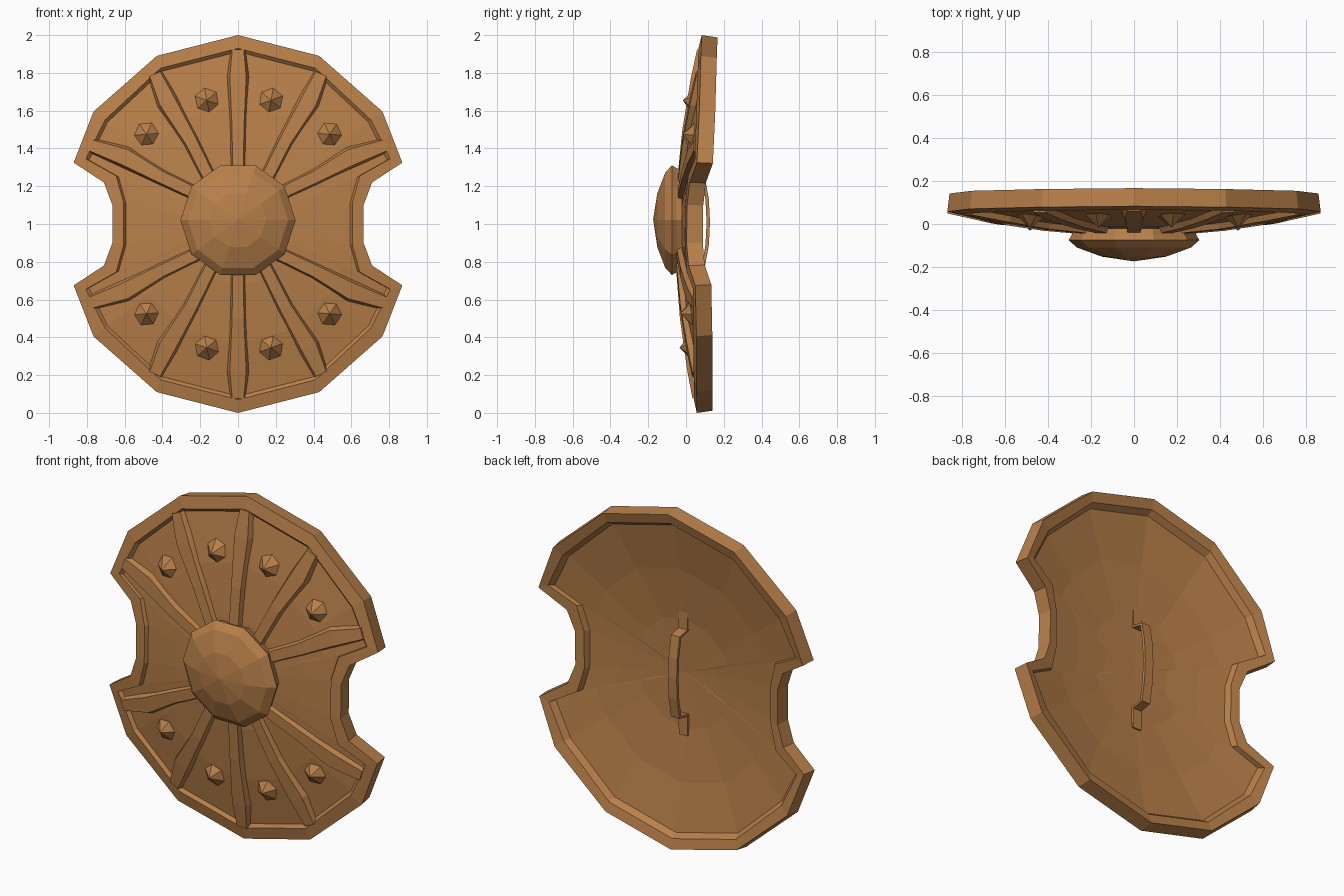
import bpy, bmesh, math
from mathutils import Vector

if "Cube" in bpy.data.objects:
    bpy.data.objects.remove(bpy.data.objects["Cube"])

bronze = bpy.data.materials.new("bronze brown")
bronze.diffuse_color = (0.48, 0.215, 0.068, 1)
bronze.use_nodes = True
bronze.node_tree.nodes["Principled BSDF"].inputs["Base Color"].default_value = bronze.diffuse_color


def dome(x, z):
    """Depth of the curved shield front, slightly tipped back at the top."""
    return -0.05 + 0.12 * (x * x + (z - 1) ** 2) + 0.013 * (z - 1)


def finish(bm, name):
    bmesh.ops.recalc_face_normals(bm, faces=bm.faces)
    me = bpy.data.meshes.new(name)
    bm.to_mesh(me)
    bm.free()
    me.materials.append(bronze)
    ob = bpy.data.objects.new(name, me)
    bpy.context.collection.objects.link(ob)
    return ob


def loft(name, rings, start=None, end=None):
    """Join closed rings of points; close each end with a fan or a flat cap."""
    bm = bmesh.new()
    vr = [[bm.verts.new(p) for p in r] for r in rings]
    n = len(vr[0])
    for a, b in zip(vr, vr[1:]):
        for i in range(n):
            j = (i + 1) % n
            bm.faces.new((a[i], a[j], b[j], b[i]))
    for ring, tip in ((vr[0], start), (vr[-1], end)):
        if tip is None:
            bm.faces.new(ring)
        else:
            t = bm.verts.new(tip)
            for i in range(n):
                bm.faces.new((ring[i], ring[(i + 1) % n], t))
    return finish(bm, name)


def full_outline(quarter):
    """Mirror a quarter outline (first point on the axis) all the way round."""
    right = quarter + [(x, -z) for x, z in reversed(quarter)]
    return right + [(-x, z) for x, z in reversed(right[1:-1])]


# Shield body: notched outline, raised rim and recessed panel on both sides
outer = full_outline([(0, 1), (0.43, 0.89), (0.765, 0.595), (0.87, 0.325),
                      (0.71, 0.22), (0.665, 0.10)])
inner = full_outline([(0, 0.93), (0.41, 0.825), (0.705, 0.55), (0.805, 0.345),
                      (0.645, 0.255), (0.605, 0.11)])


def ring(outline, scale, depth):
    return [(x * scale, dome(x * scale, 1 + z * scale) + depth, 1 + z * scale)
            for x, z in outline]


FRONT, BACK = 0.02, 0.055
body = [ring(inner, 0.35, FRONT), ring(inner, 0.68, FRONT),
        ring(inner, 0.98, FRONT), ring(inner, 1, 0),
        ring(outer, 1, 0), ring(outer, 0.988, 0.087),
        ring(inner, 1, 0.085), ring(inner, 0.975, BACK),
        ring(inner, 0.68, BACK), ring(inner, 0.35, BACK)]
loft("shield_body", body, (0, -0.05 + FRONT, 1), (0, -0.05 + BACK, 1))

# Central boss: faceted low dome
profile = [(0.28, -0.02), (0.29, -0.05), (0.305, -0.075), (0.265, -0.11),
           (0.15, -0.152)]
loft("boss", [[(r * math.cos(math.tau * i / 10), y,
                1.02 + r * math.sin(math.tau * i / 10)) for i in range(10)]
              for r, y in profile], None, (0, -0.174, 1.025))


# Ribs: flared bars running from the boss to the rim
def rib(name, path, halves=(0.04, 0.043, 0.06, 0.042)):
    pts = [Vector(p) for p in path]
    rings = []
    for i, (p, h) in enumerate(zip(pts, halves)):
        t = (pts[min(i + 1, 3)] - pts[max(i - 1, 0)]).normalized()
        side = Vector((-t.y, t.x))
        section = []
        for k, depth in ((-1, 0.03), (-0.72, -0.006), (0.72, -0.006), (1, 0.03)):
            q = p + side * h * k
            section.append((q.x, dome(q.x, q.y) + depth, q.y))
        rings.append(section)
    loft(name, rings)


rib_paths = [[(0, 0.24), (0, 0.5), (0, 0.78), (0, 0.925)],
             [(0.14, 0.22), (0.25, 0.44), (0.375, 0.65), (0.44, 0.795)],
             [(0.20, 0.15), (0.41, 0.25), (0.60, 0.355), (0.775, 0.415)]]
for sz in (1, -1):
    for sx in (1, -1):
        for n, path in enumerate(rib_paths):
            if n == 0 and sx < 0:
                continue
            rib("rib", [(sx * x, 1 + sz * z) for x, z in path])

# Studs: small six-sided points between the ribs
for sz in (1, -1):
    for x, z in ((-0.485, 0.475), (-0.165, 0.655), (0.175, 0.655), (0.485, 0.475)):
        cz = 1 + sz * z
        rim = []
        for i in range(6):
            a = math.tau * i / 6 + x * 2
            px, pz = x + 0.066 * math.cos(a), cz + 0.066 * math.sin(a)
            rim.append((px, dome(px, pz) + 0.025, pz))
        loft("stud", [rim], None, (x, dome(x, cz) - 0.03, cz))
# (each stud is a single ring closed by a flat base and a point)

# Handle: bowed strap with a foot pad at each end, on the back
half = [(0.37, 0.018), (0.25, 0.02), (0.235, 0.092), (0.12, 0.112)]
path = half + [(0, 0.118)] + [(-z, y) for z, y in reversed(half)]
rings = []
for i, (z, y) in enumerate(path):
    a = Vector(path[max(i - 1, 0)])
    b = Vector(path[min(i + 1, len(path) - 1)])
    t = (b - a).normalized()
    nz, ny = t.y * 0.009, -t.x * 0.009
    rings.append([(sx * 0.028, y + s * ny, 1.01 + z + s * nz)
                  for sx, s in ((-1, -1), (1, -1), (1, 1), (-1, 1))])
loft("handle", rings)
